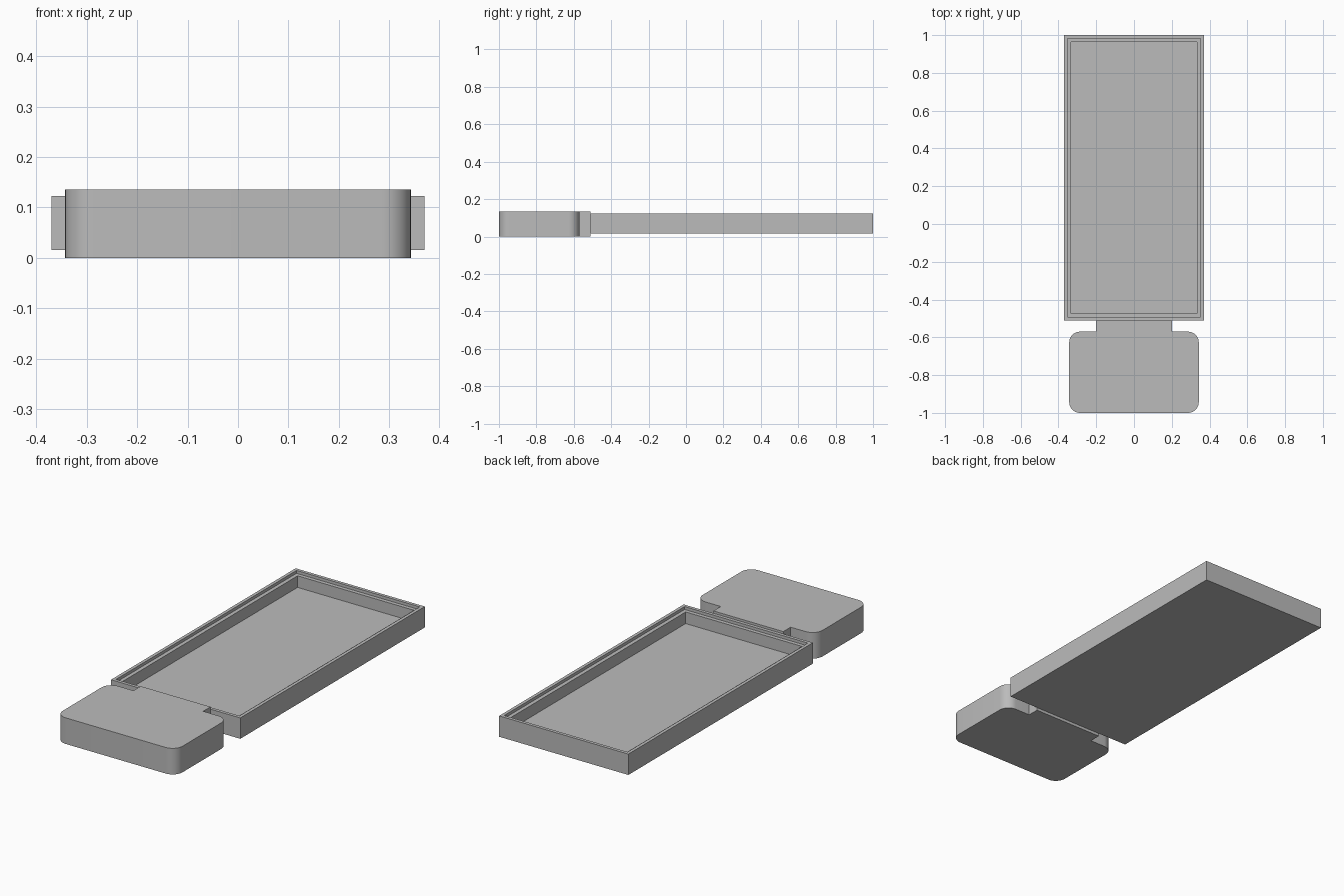
import bpy, bmesh, math

cube = bpy.data.objects.get("Cube")
if cube:
    bpy.data.objects.remove(cube, do_unlink=True)

grey = bpy.data.materials.new("plain_grey")
grey.use_nodes = True
colour = (0.5, 0.5, 0.5, 1)
grey.diffuse_color = colour
grey.node_tree.nodes["Principled BSDF"].inputs["Base Color"].default_value = colour


def finish(bm, name):
    bmesh.ops.recalc_face_normals(bm, faces=bm.faces[:])
    mesh = bpy.data.meshes.new(name)
    bm.to_mesh(mesh)
    bm.free()
    obj = bpy.data.objects.new(name, mesh)
    bpy.context.collection.objects.link(obj)
    mesh.materials.append(grey)
    return obj


# Tray: nested rectangular loops, given as (inset, height)
HALF_X, FRONT, BACK = 0.37, -0.51, 1.0
profile = [(0, 0.015), (0, 0.123), (0.017, 0.123), (0.017, 0.108),
           (0.037, 0.108), (0.037, 0.048)]
bm = bmesh.new()
loops = []
for inset, z in profile:
    x, y0, y1 = HALF_X - inset, FRONT + inset, BACK - inset
    loops.append([bm.verts.new((px, py, z))
                  for px, py in ((-x, y0), (x, y0), (x, y1), (-x, y1))])
for a, b in zip(loops, loops[1:]):
    for i in range(4):
        j = (i + 1) % 4
        bm.faces.new((a[i], a[j], b[j], b[i]))
bm.faces.new(loops[0])
bm.faces.new(loops[-1])
finish(bm, "tray")

# Handle block: rounded corners with a straight neck, mirrored across x
HEAD_X, HEAD_FRONT, HEAD_BACK, RADIUS = 0.343, -1.0, -0.57, 0.057
NECK_X, TOP, STEPS = 0.2, 0.135, 10


def corner(cx, cy, start):
    return [(cx + RADIUS * math.cos(start + math.pi / 2 * i / STEPS),
             cy + RADIUS * math.sin(start + math.pi / 2 * i / STEPS))
            for i in range(STEPS + 1)]


half = corner(HEAD_X - RADIUS, HEAD_FRONT + RADIUS, -math.pi / 2)
half += corner(HEAD_X - RADIUS, HEAD_BACK - RADIUS, 0)
half += [(NECK_X, HEAD_BACK), (NECK_X, FRONT)]
outline = half + [(-x, y) for x, y in reversed(half)]

bm = bmesh.new()
base = bm.faces.new([bm.verts.new((x, y, 0)) for x, y in outline])
top = bmesh.ops.extrude_face_region(bm, geom=[base], use_keep_orig=True)
bmesh.ops.translate(bm, vec=(0, 0, TOP),
                    verts=[v for v in top["geom"] if isinstance(v, bmesh.types.BMVert)])
handle = finish(bm, "handle_block")
bpy.ops.object.select_all(action="DESELECT")
handle.select_set(True)
bpy.context.view_layer.objects.active = handle
bpy.ops.object.shade_smooth_by_angle(angle=math.radians(30))
